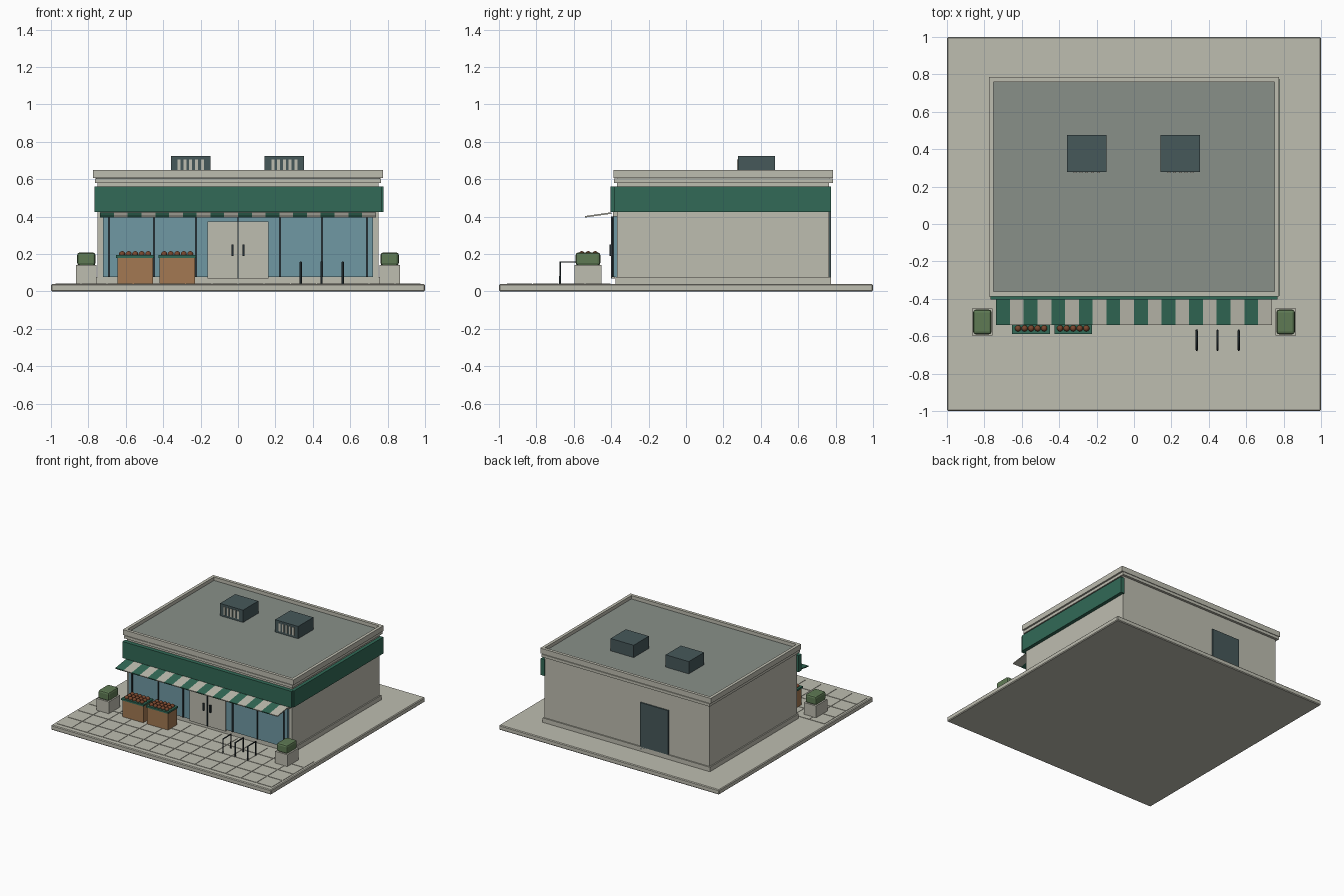
import bpy, bmesh, math
from mathutils import Matrix, Vector

cube = bpy.data.objects.get("Cube")
if cube:
    bpy.data.objects.remove(cube, do_unlink=True)


def material(name, r, g, b):
    """Flat material from 0-255 display values, stored as linear."""
    lin = [((c / 255 + 0.055) / 1.055) ** 2.4 for c in (r, g, b)] + [1.0]
    m = bpy.data.materials.new(name)
    m.use_nodes = True
    m.diffuse_color = lin
    bsdf = m.node_tree.nodes["Principled BSDF"]
    bsdf.inputs["Base Color"].default_value = lin
    bsdf.inputs["Roughness"].default_value = 0.8
    return m


STONE = material("warm stone", 190, 189, 176)
GREEN = material("deep green", 50, 106, 87)
GLASS = material("blue glass", 112, 153, 164)
SLATE = material("dark slate", 70, 88, 90)
ROOF = material("grey roofing", 136, 144, 137)
WOOD = material("crate wood", 163, 121, 82)
LEAF = material("leaf green", 95, 122, 84)
FRUIT = material("brown fruit", 120, 70, 45)
METAL = material("charcoal metal", 36, 47, 51)


def finish(name, bm, *mats):
    mesh = bpy.data.meshes.new(name)
    bm.to_mesh(mesh)
    bm.free()
    for m in mats:
        mesh.materials.append(m)
    obj = bpy.data.objects.new(name, mesh)
    bpy.context.collection.objects.link(obj)
    return obj


def add_box(bm, x, y, z):
    """Add a box spanning the (low, high) pairs x, y and z."""
    spans = (x, y, z)
    centre = Vector([(a + b) / 2 for a, b in spans])
    size = [b - a for a, b in spans]
    bmesh.ops.create_cube(bm, size=1, matrix=Matrix.Translation(centre) @ Matrix.Diagonal((*size, 1)))


def box(name, mat, x, y, z, bevel=0, segments=1):
    bm = bmesh.new()
    add_box(bm, x, y, z)
    obj = finish(name, bm, mat)
    if bevel:
        mod = obj.modifiers.new("Bevel", "BEVEL")
        mod.width, mod.segments = bevel, segments
    return obj


def boxes(name, mat, spans):
    bm = bmesh.new()
    for s in spans:
        add_box(bm, *s)
    return finish(name, bm, mat)


# Ground slab and front paving
box("ground_slab", STONE, (-1, 1), (-1, 1), (0, 0.04), 0.006)
PITCH, GAP = 0.14, 0.003
boxes("front_paving", STONE, [
    ((-0.98 + i * PITCH + GAP, -0.98 + (i + 1) * PITCH - GAP),
     (-0.96 + j * PITCH + GAP, -0.96 + (j + 1) * PITCH - GAP), (0.038, 0.043))
    for i in range(14) for j in range(4)])

# Building shell
box("walls", STONE, (-0.75, 0.75), (-0.37, 0.765), (0.04, 0.6))
box("base_trim", STONE, (-0.76, 0.76), (-0.378, 0.775), (0.04, 0.077))
box("cornice", STONE, (-0.765, 0.765), (-0.385, 0.785), (0.58, 0.603))
box("roof", ROOF, (-0.76, 0.76), (-0.37, 0.77), (0.6, 0.622))
XO, XI, YF, YB, RIM = 0.775, 0.75, -0.387, 0.785, 0.025
boxes("parapet", STONE, [
    ((-XO, XO), (YF, YF + RIM), (0.607, 0.65)),
    ((-XO, XO), (YB - RIM, YB), (0.607, 0.65)),
    ((-XO, -XI), (YF + RIM, YB - RIM), (0.607, 0.65)),
    ((XI, XO), (YF + RIM, YB - RIM), (0.607, 0.65))])

# Green fascia on the front and on one side
box("front_fascia", GREEN, (-0.768, 0.768), (-0.403, -0.365), (0.425, 0.56))
box("side_fascia", GREEN, (0.745, 0.778), (-0.385, 0.775), (0.425, 0.56))

# Shop window, mullions and entrance
box("shop_window", GLASS, (-0.722, 0.722), (-0.388, -0.36), (0.077, 0.4))
box("window_header", STONE, (-0.735, 0.735), (-0.39, -0.36), (0.4, 0.425))
boxes("mullions", METAL, [
    ((x - 0.005, x + 0.005), (-0.396, -0.38), (0.077, 0.4))
    for x in (-0.69, -0.45, -0.225, 0.225, 0.45, 0.69)])
for side, s in (("right", -1), ("left", 1)):
    box(side + "_door", STONE, sorted((s * 0.003, s * 0.163)), (-0.398, -0.38), (0.068, 0.375))
    box(side + "_handle", METAL, sorted((s * 0.024, s * 0.036)), (-0.41, -0.396), (0.19, 0.25))
box("door_divider", METAL, (-0.004, 0.004), (-0.4, -0.38), (0.068, 0.4))
box("back_door", SLATE, (-0.38, -0.125), (0.76, 0.775), (0.045, 0.44))

# Striped awning
STRIPES = 20
bm = bmesh.new()
bmesh.ops.create_grid(bm, x_segments=STRIPES, y_segments=1, size=1)
for v in bm.verts:
    v.co = (v.co.x * 0.737, -0.4 if v.co.y > 0 else -0.54, 0.423 if v.co.y > 0 else 0.403)
for f in bm.faces:
    column = int((f.calc_center_median().x / 0.737 + 1) / 2 * STRIPES)
    f.material_index = column % 2
awning = finish("awning", bm, GREEN, STONE)
awning.modifiers.new("Thickness", "SOLIDIFY").thickness = 0.008

# Rooftop units with pale front louvres
for side, cx in (("right", -0.253), ("left", 0.248)):
    box(side + "_roof_unit", SLATE, (cx - 0.105, cx + 0.105), (0.277, 0.475), (0.62, 0.723))
    boxes(side + "_louvres", STONE, [
        ((cx + k * 0.031 - 0.008, cx + k * 0.031 + 0.008), (0.272, 0.28), (0.64, 0.706))
        for k in range(-2, 3)])

# Produce crates with a green tray and rows of fruit
for side, cx in (("right", -0.55), ("left", -0.325)):
    box(side + "_crate", WOOD, (cx - 0.095, cx + 0.095), (-0.58, -0.463), (0.04, 0.182))
    box(side + "_tray", GREEN, (cx - 0.101, cx + 0.101), (-0.587, -0.457), (0.18, 0.194))
    bm = bmesh.new()
    for i in range(5):
        for j in range(3):
            spot = Vector((cx + (i - 2) * 0.035, -0.522 + (j - 1) * 0.036, 0.199))
            bmesh.ops.create_icosphere(bm, subdivisions=2, radius=0.017, matrix=Matrix.Translation(spot))
    for f in bm.faces:
        f.smooth = True
    finish(side + "_fruit", bm, FRUIT)

# Planters with clipped bushes
for side, cx in (("right", -0.811), ("left", 0.811)):
    box(side + "_planter", STONE, (cx - 0.055, cx + 0.055), (-0.597, -0.452), (0.04, 0.14))
    box(side + "_bush", LEAF, (cx - 0.049, cx + 0.049), (-0.59, -0.458), (0.138, 0.208), 0.014, 2)

# Bike hoops
for n, x in enumerate((0.335, 0.447, 0.56)):
    curve = bpy.data.curves.new("bike_hoop", "CURVE")
    curve.dimensions = "3D"
    curve.bevel_depth, curve.bevel_resolution = 0.006, 1
    curve.use_fill_caps = True
    line = curve.splines.new("POLY")
    path = ((-0.673, 0.04), (-0.673, 0.157), (-0.57, 0.157), (-0.57, 0.04))
    line.points.add(len(path) - 1)
    for point, (y, z) in zip(line.points, path):
        point.co = (x, y, z, 1)
    curve.materials.append(METAL)
    hoop = bpy.data.objects.new("bike_hoop_" + str(n + 1), curve)
    bpy.context.collection.objects.link(hoop)
